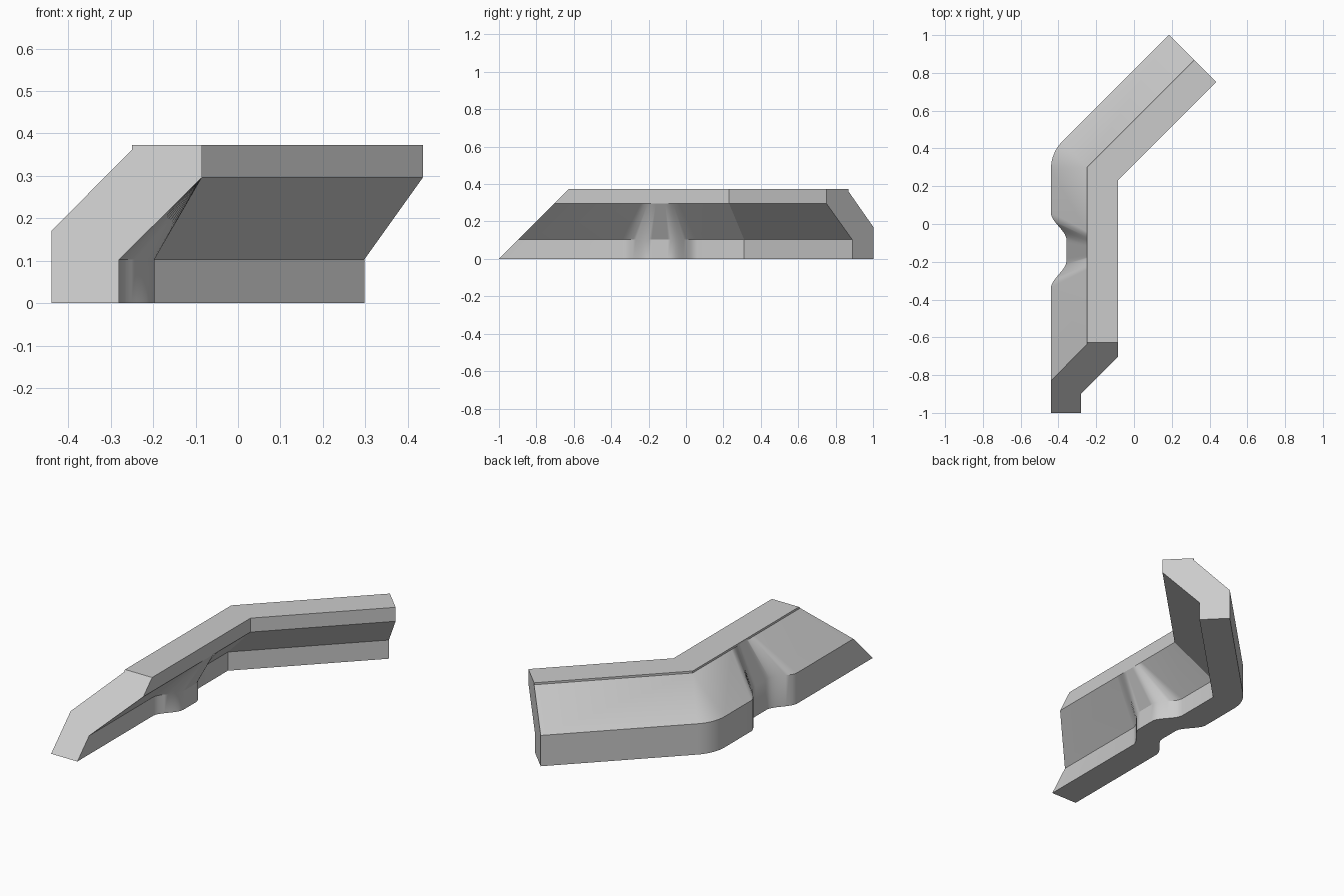
import bpy
import bmesh
from mathutils import Vector

cube = bpy.data.objects.get("Cube")
if cube:
    bpy.data.objects.remove(cube, do_unlink=True)

# Cross-section of the wall: (x, z), running from the inner foot over the top
SECTION = [(-0.28, 0), (-0.28, 0.103), (-0.085, 0.296), (-0.085, 0.373),
           (-0.25, 0.373), (-0.25, 0.362), (-0.44, 0.17), (-0.44, 0)]
FOOT = {0, 1, 6, 7}      # section points that follow the bulge
OUTER = {6, 7}           # section points that follow the rounded corner
BULGE_Y, BULGE_HALF, BULGE_FLAT, BULGE_DEPTH = -0.14, 0.2, 0.055, 0.083
BULGE_STEPS, CORNER_STEPS, CORNER_CUT = 28, 8, 0.09


def mitre(x):
    """Y of the bend between the straight wall and the diagonal arm."""
    return 0.195 - 0.414 * x


def start_ring():
    """Front end, cut back at 45 degrees."""
    return [Vector((x, z - 1, z)) for x, z in SECTION]


def bulge_ring(t):
    """Section through the sideways bulge, which narrows towards the top."""
    d = (2 * t - 1) * BULGE_HALF
    f = min(1, (BULGE_HALF - abs(d)) / (BULGE_HALF - BULGE_FLAT))
    shift = BULGE_DEPTH * f * f * (3 - 2 * f)
    return [Vector((x + shift, BULGE_Y + d, z)) if i in FOOT
            else Vector((x, BULGE_Y + d * 0.5, z))
            for i, (x, z) in enumerate(SECTION)]


def corner_ring(t):
    """Bend section: sharp inside, rounded along the outer wall."""
    ring = []
    for i, (x, z) in enumerate(SECTION):
        p = Vector((x, mitre(x), z))
        if i in OUTER:
            a = p - Vector((0, CORNER_CUT, 0))
            b = p + Vector((1, 1, 0)).normalized() * CORNER_CUT
            p = a * (1 - t) ** 2 + p * 2 * t * (1 - t) + b * t * t
        ring.append(p)
    return ring


def end_ring():
    """Square end of the diagonal arm."""
    ring = []
    for x, z in SECTION:
        offset = mitre(x) - x
        ex = (1.187 - offset) / 2
        ring.append(Vector((ex, ex + offset, z)))
    return ring


# Loft the sections into one wall
rings = [start_ring()]
rings += [bulge_ring(k / BULGE_STEPS) for k in range(BULGE_STEPS + 1)]
rings += [corner_ring(k / CORNER_STEPS) for k in range(CORNER_STEPS + 1)]
rings.append(end_ring())

bm = bmesh.new()
loops = [[bm.verts.new(p) for p in ring] for ring in rings]
n = len(SECTION)
for a, b in zip(loops, loops[1:]):
    for i in range(n):
        j = (i + 1) % n
        bm.faces.new((a[i], a[j], b[j], b[i]))
bm.faces.new(loops[0])
bm.faces.new(loops[-1])
bmesh.ops.remove_doubles(bm, verts=bm.verts, dist=0.0001)
bmesh.ops.recalc_face_normals(bm, faces=bm.faces)
mesh = bpy.data.meshes.new("bent_wall")
bm.to_mesh(mesh)
bm.free()
wall = bpy.data.objects.new("bent_wall", mesh)
bpy.context.collection.objects.link(wall)

# Plain grey material
grey = bpy.data.materials.new("light_grey")
grey.use_nodes = True
colour = (0.6, 0.6, 0.6, 1)
grey.diffuse_color = colour
grey.node_tree.nodes["Principled BSDF"].inputs["Base Color"].default_value = colour
mesh.materials.append(grey)

# Smooth the bulge and corner, keep the hard edges
bpy.ops.object.select_all(action="DESELECT")
wall.select_set(True)
bpy.context.view_layer.objects.active = wall
bpy.ops.object.shade_smooth_by_angle()
